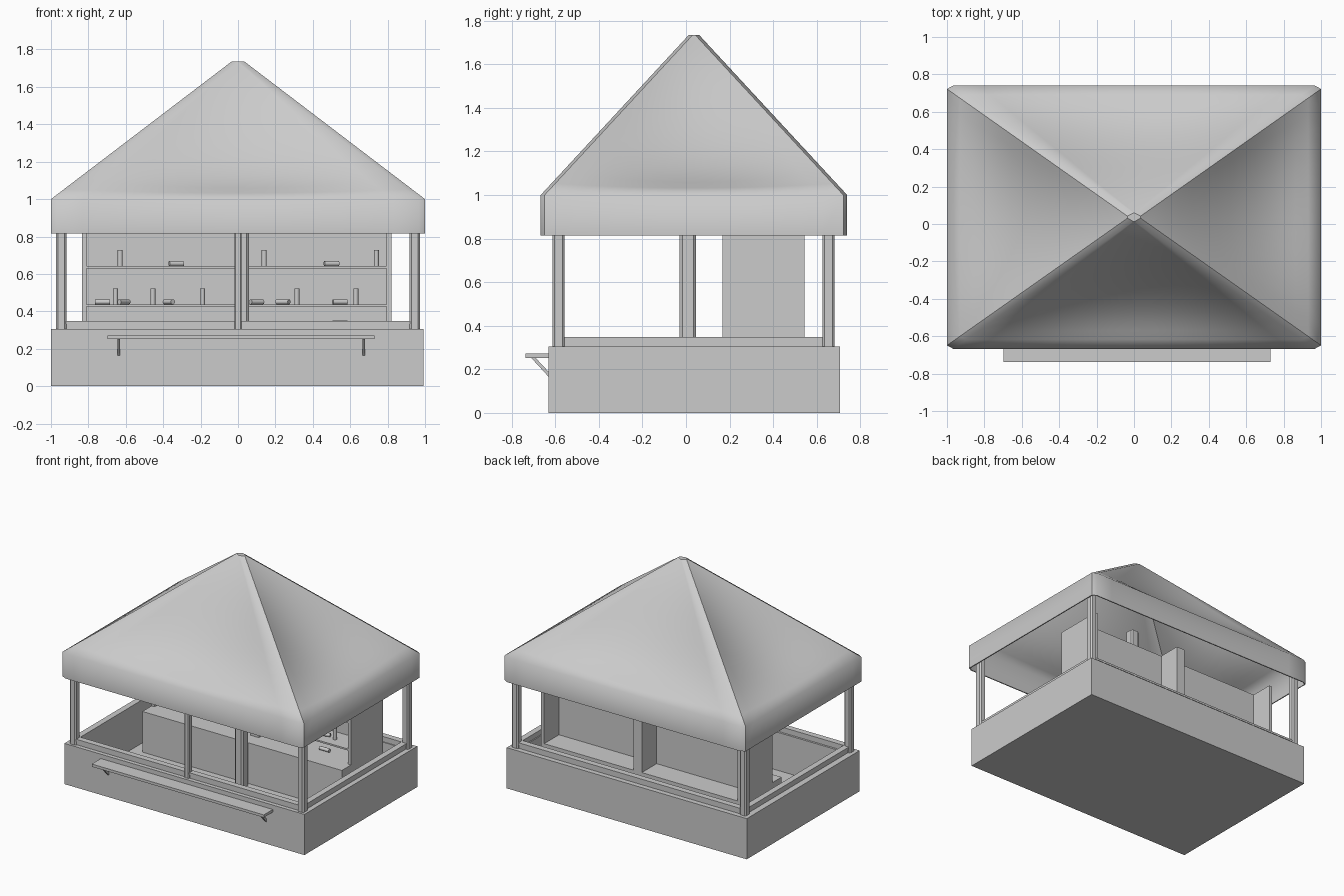
import bpy, bmesh, math
from mathutils import Vector, Matrix

cube = bpy.data.objects.get("Cube")
if cube:
    bpy.data.objects.remove(cube, do_unlink=True)

grey = bpy.data.materials.new("plain grey")
grey.use_nodes = True
colour = (0.6, 0.6, 0.6, 1)
grey.diffuse_color = colour
grey.node_tree.nodes["Principled BSDF"].inputs["Base Color"].default_value = colour


def make(name, bm, smooth=None):
    bmesh.ops.recalc_face_normals(bm, faces=bm.faces)
    mesh = bpy.data.meshes.new(name)
    bm.to_mesh(mesh)
    bm.free()
    mesh.materials.append(grey)
    obj = bpy.data.objects.new(name, mesh)
    bpy.context.collection.objects.link(obj)
    if smooth:
        bpy.ops.object.select_all(action='DESELECT')
        obj.select_set(True)
        bpy.context.view_layer.objects.active = obj
        bpy.ops.object.shade_smooth_by_angle(angle=math.radians(smooth))
    return obj


def box(name, x, y, z, bevel=0):
    """Box between (min, max) pairs, optionally with chamfered upright edges."""
    bm = bmesh.new()
    bmesh.ops.create_cube(bm, size=1)
    for v in bm.verts:
        v.co = [lo + (c + 0.5) * (hi - lo) for c, (lo, hi) in zip(v.co, (x, y, z))]
    if bevel:
        upright = [e for e in bm.edges if abs(e.verts[0].co.z - e.verts[1].co.z) > 0.01]
        bmesh.ops.bevel(bm, geom=upright, offset=bevel, segments=1, affect='EDGES')
    return make(name, bm)


def frame(name, x, y, z, width):
    """Four bars around a rectangle."""
    (x0, x1), (y0, y1) = x, y
    box(name + "_front", x, (y0, y0 + width), z)
    box(name + "_back", x, (y1 - width, y1), z)
    box(name + "_left", (x1 - width, x1), (y0 + width, y1 - width), z)
    box(name + "_right", (x0, x0 + width), (y0 + width, y1 - width), z)


# Hollow base with floor, and the stepped rail on top of it
X, Y = (-1, 0.992), (-0.63, 0.708)
box("floor", X, Y, (0, 0.02))
frame("base_wall", X, Y, (0.02, 0.305), 0.08)
frame("lower_rail", (-0.955, 0.955), (-0.6, 0.67), (0.305, 0.333), 0.035)
frame("upper_rail", (-0.96, 0.96), (-0.605, 0.673), (0.333, 0.348), 0.045)

# Posts
for px in (-0.945, 0.945):
    for py in (-0.585, 0.654):
        box("corner_post", (px - 0.027, px + 0.027), (py - 0.028, py + 0.028),
            (0.3, 0.9), 0.01)
box("front_middle_post", (-0.02, 0.02), (-0.61, -0.565), (0.3, 0.83), 0.006)
box("centre_pole", (-0.012, 0.058), (-0.029, 0.046), (0.02, 1.18), 0.012)

# Counter cabinet with shelves
box("counter", (-0.835, 0.82), (0.06, 0.545), (0.02, 0.325))
box("cabinet_back", (-0.81, 0.795), (0.35, 0.37), (0.325, 0.815))
for name, x in (("cabinet_right", (-0.835, -0.81)), ("cabinet_left", (0.795, 0.82)),
                ("cabinet_divider", (-0.015, 0.055))):
    box(name, x, (0.168, 0.545), (0.325, 0.815))
for z in (0.425, 0.63):
    box("shelf", (-0.81, 0.795), (0.17, 0.35), (z, z + 0.012))


# Cans on the shelves and counter, upright and lying
def can(name, x, z, length, lying=False, turn=0):
    bm = bmesh.new()
    r = 0.0135
    bmesh.ops.create_cone(bm, cap_ends=True, segments=12, radius1=r, radius2=r, depth=length)
    if lying:
        bm.transform(Matrix.Rotation(turn, 4, 'Z') @ Matrix.Rotation(math.pi / 2, 4, 'Y'))
    lift = r if lying else length / 2
    bmesh.ops.translate(bm, verts=bm.verts, vec=(x, 0.25, z + lift))
    make(name, bm, 40)


upright = {0.437: (-0.655, -0.455, -0.19, 0.315, 0.63), 0.642: (-0.63, 0.14, 0.74)}
lying = {0.437: ((-0.725, 0), (-0.61, 0.9), (-0.37, -1), (0.1, 0.6), (0.24, -0.6), (0.545, 0.3)),
         0.642: ((-0.33, 0.3), (0.5, 0.3)), 0.325: ((0.545, 0),)}
for z, places in upright.items():
    for x in places:
        can("upright_can", x, z, 0.085)
for z, places in lying.items():
    for x, turn in places:
        can("lying_can", x, z, 0.08, True, turn)

# Serving ledge on diagonal brackets
box("serving_ledge", (-0.697, 0.73), (-0.737, -0.63), (0.252, 0.272))
for x in (-0.637, 0.672):
    bm = bmesh.new()
    side = [bm.verts.new((x - 0.007, y, z)) for y, z in
            ((-0.71, 0.252), (-0.63, 0.165), (-0.63, 0.188), (-0.69, 0.252))]
    face = bm.faces.new(side)
    out = bmesh.ops.extrude_face_region(bm, geom=[face])
    bmesh.ops.translate(bm, vec=(0.014, 0, 0),
                        verts=[g for g in out["geom"] if isinstance(g, bmesh.types.BMVert)])
    make("ledge_bracket", bm)

# Fabric roof: rings with chamfered corners, panels sagging between the hips
STEPS, LEVELS = 14, 14


def roof_ring(t, z):
    def mix(a, b):
        return a + (b - a) * t
    hx, y0, y1 = mix(1, 0.035), mix(-0.667, 0.013), mix(0.74, 0.06)
    cx, cy = 0.033, 0.018
    corners = [(-hx + cx, y0), (hx - cx, y0), (hx, y0 + cy), (hx, y1 - cy),
               (hx - cx, y1), (-hx + cx, y1), (-hx, y1 - cy), (-hx, y0 + cy)]
    depth = 1.27 * t ** 1.5 * (1 - t) ** 2.5
    ring = []
    for a, b in zip(corners[::2], corners[1::2]):
        for i in range(STEPS + 1):
            s = i / STEPS
            p = Vector(a).lerp(Vector(b), s)
            ring.append((p.x, p.y, z - depth * 4 * s * (1 - s)))
    return ring


bm = bmesh.new()
levels = [(0, 0.815)] + [(i / LEVELS, 1 + 0.735 * i / LEVELS) for i in range(LEVELS + 1)]
rings = [[bm.verts.new(p) for p in roof_ring(t, z)] for t, z in levels]
count = 4 * (STEPS + 1)
for low, high in zip(rings, rings[1:]):
    for i in range(count):
        j = (i + 1) % count
        bm.faces.new((low[i], low[j], high[j], high[i])).smooth = True
bm.faces.new(rings[-1])
# Crisp hem, and crisp seams along the edges of the two side panels
for e in bm.edges:
    e.smooth = not e.is_boundary
for low, high in zip(rings, rings[1:]):
    for panel in (1, 3):
        for i in (panel * (STEPS + 1), panel * (STEPS + 1) + STEPS):
            bm.edges.get((low[i], high[i])).smooth = False
roof = make("fabric_roof", bm)
shell = roof.modifiers.new("thickness", 'SOLIDIFY')
shell.thickness = 0.008
shell.offset = -1
